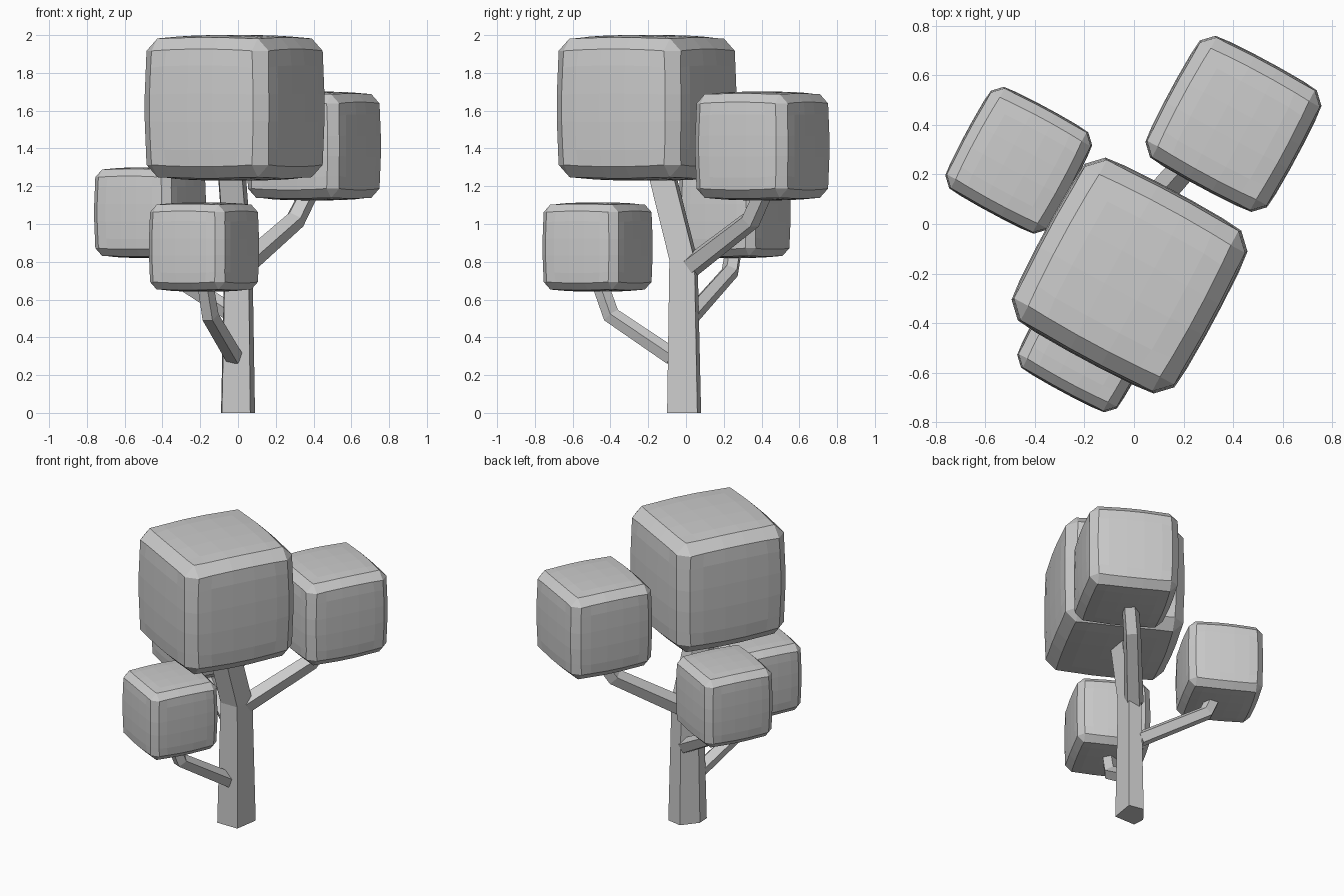
import bpy, bmesh, math
from mathutils import Vector, Matrix

if "Cube" in bpy.data.objects:
    bpy.data.objects.remove(bpy.data.objects["Cube"])


def finish(bm, name):
    bmesh.ops.recalc_face_normals(bm, faces=bm.faces)
    mesh = bpy.data.meshes.new(name)
    bm.to_mesh(mesh)
    bm.free()
    obj = bpy.data.objects.new(name, mesh)
    bpy.context.collection.objects.link(obj)
    return obj


def crown(name, center, half):
    """Slightly bulging cube with chamfered edges."""
    bm = bmesh.new()
    bmesh.ops.create_cube(bm, size=2)
    bmesh.ops.subdivide_edges(bm, edges=bm.edges[:], cuts=4, use_grid_fill=True)
    rim = [e for e in bm.edges if e.calc_face_angle(0) > 1]
    k = 0.035
    for v in bm.verts:
        x, y, z = v.co
        v.co = (x * (1 - k * (y * y + z * z)),
                y * (1 - k * (x * x + z * z)),
                z * (1 - k * (x * x + y * y)))
    bmesh.ops.bevel(bm, geom=rim, offset=0.16, segments=1, profile=0.5,
                    affect='EDGES', clamp_overlap=True)
    obj = finish(bm, name)
    obj.location = center
    obj.rotation_euler.z = math.radians(-28.3)
    obj.scale = (half,) * 3
    return obj


def tube(name, sections):
    """Skin a list of point rings and cap both ends."""
    bm = bmesh.new()
    rings = [[bm.verts.new(p) for p in ring] for ring in sections]
    n = len(rings[0])
    for a, b in zip(rings, rings[1:]):
        for i in range(n):
            j = (i + 1) % n
            bm.faces.new((a[i], a[j], b[j], b[i]))
    bm.faces.new(rings[0][::-1])
    bm.faces.new(rings[-1])
    return finish(bm, name)


def branch(name, path, radii, sides=5):
    """Low-poly limb whose rings bisect each bend."""
    pts = [Vector(p) for p in path]
    side = (pts[-1] - pts[0]).cross(Vector((0, 0, 1))).normalized()
    sections = []
    for i, (p, r) in enumerate(zip(pts, radii)):
        d = Vector((0, 0, 0))
        if i > 0:
            d += (p - pts[i - 1]).normalized()
        if i < len(pts) - 1:
            d += (pts[i + 1] - p).normalized()
        up = side.cross(d.normalized())
        angles = [math.tau * (k + 0.25) / sides for k in range(sides)]
        sections.append([p + side * (r * math.cos(a)) + up * (r * math.sin(a)) for a in angles])
    return tube(name, sections)


# Foliage blocks
crown("top_foliage", (-0.018, -0.208, 1.615), 0.387)
crown("right_foliage", (0.401, 0.404, 1.413), 0.289)
crown("left_foliage", (-0.465, 0.257, 1.06), 0.241)
crown("front_foliage", (-0.18, -0.468, 0.878), 0.237)

# Five-sided trunk, bending forward into the top foliage
base = [(0.065, -0.10), (0.09, 0.06), (-0.01, 0.08), (-0.09, -0.02), (-0.085, -0.10)]
stations = [(0, 0, 0, 1.0), (0.002, -0.005, 0.81, 0.83),
            (-0.03, -0.11, 1.23, 0.82), (-0.05, -0.18, 1.5, 0.8)]
tube("trunk", [[(cx + x * s, cy + y * s, z) for x, y in base] for cx, cy, z, s in stations])

# Branches carrying the smaller foliage blocks
branch("right_branch", [(0.01, 0.01, 0.765), (0.3, 0.34, 1.02), (0.4, 0.43, 1.22)],
       (0.062, 0.056, 0.052))
branch("front_branch", [(-0.02, -0.07, 0.295), (-0.15, -0.395, 0.515), (-0.185, -0.475, 0.74)],
       (0.05, 0.048, 0.045))
branch("left_branch", [(-0.02, 0.03, 0.52), (-0.38, 0.235, 0.75), (-0.45, 0.265, 0.93)],
       (0.05, 0.048, 0.045))
